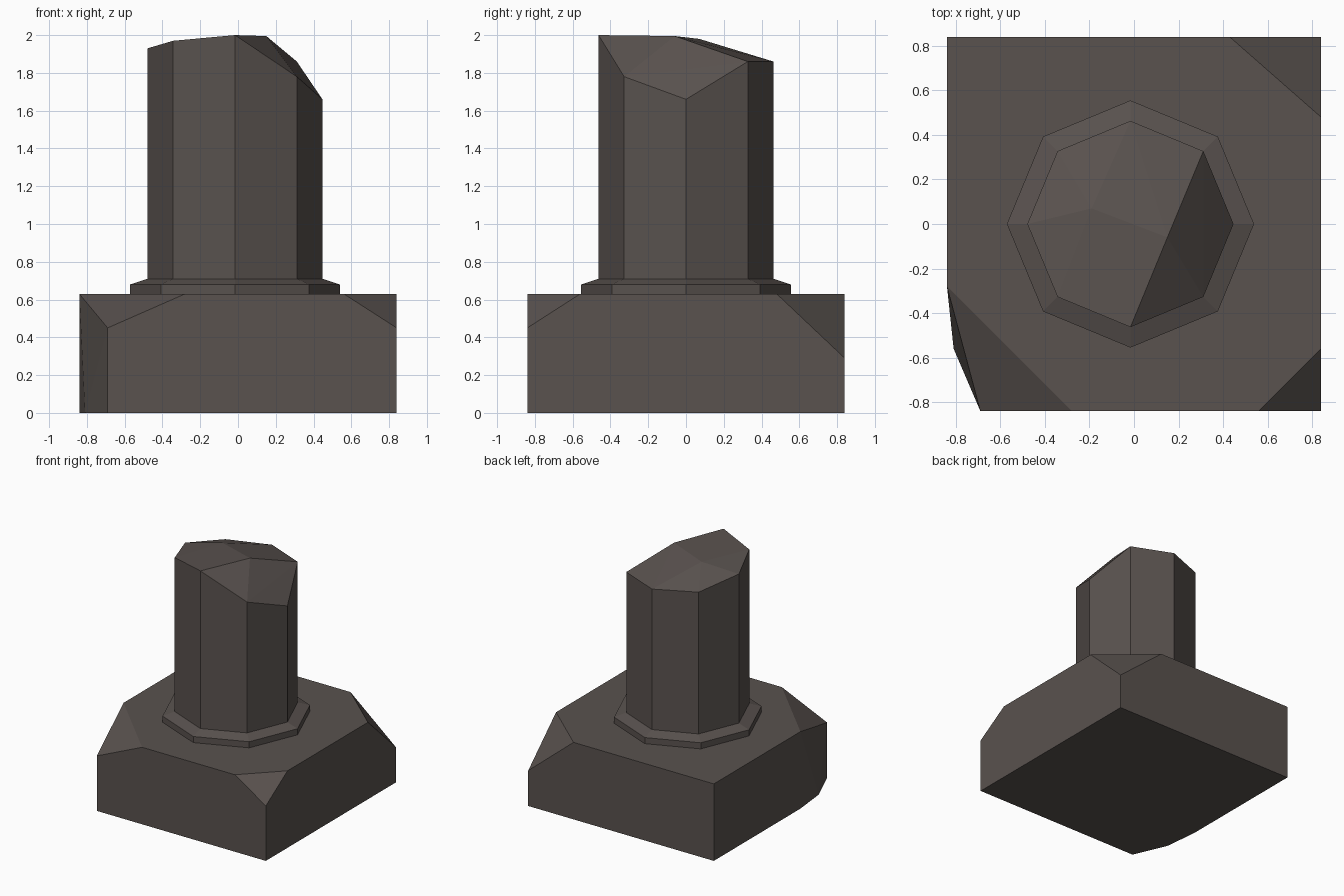
import bpy, bmesh, math

if "Cube" in bpy.data.objects:
    bpy.data.objects.remove(bpy.data.objects["Cube"])

stone = bpy.data.materials.new("dark brown stone")
stone.diffuse_color = (0.10, 0.084, 0.077, 1)
stone.use_nodes = True
stone.node_tree.nodes["Principled BSDF"].inputs["Base Color"].default_value = stone.diffuse_color


def hull(name, points):
    """Flat-faced convex block around the given corner points."""
    bm = bmesh.new()
    for p in points:
        bm.verts.new(p)
    res = bmesh.ops.convex_hull(bm, input=bm.verts[:])
    junk = [g for g in res["geom_interior"] if isinstance(g, bmesh.types.BMVert)]
    if junk:
        bmesh.ops.delete(bm, geom=junk, context='VERTS')
    bmesh.ops.dissolve_limit(bm, angle_limit=math.radians(1),
                             verts=bm.verts[:], edges=bm.edges[:])
    bmesh.ops.recalc_face_normals(bm, faces=bm.faces[:])
    me = bpy.data.meshes.new(name)
    bm.to_mesh(me)
    bm.free()
    me.materials.append(stone)
    ob = bpy.data.objects.new(name, me)
    bpy.context.collection.objects.link(ob)
    return ob


def ring(r, heights):
    """Octagon around the column axis, one height per corner."""
    return [(-0.016 + r * math.cos(i * math.pi / 4), r * math.sin(i * math.pi / 4), z)
            for i, z in enumerate(heights)]


# Square plinth with three broken corners
S, H = 0.84, 0.63
plinth = [(-S, S, 0), (-S, S, H)]                                     # intact corner
plinth += [(S, -S, 0), (S, -S, 0.45), (0.56, -S, H), (S, -0.56, H)]   # front right chip
plinth += [(S, S, 0), (S, S, 0.29), (0.43, S, H), (S, 0.48, H)]       # back right chip
plinth += [(-S, -0.28, 0), (-0.81, -0.56, 0), (-0.69, -S, 0),         # front left chip
           (-0.69, -S, 0.45), (-0.28, -S, H), (-S, -0.28, H)]
hull("plinth", plinth)

# Octagonal collar with a sloped upper edge
hull("collar", ring(0.555, [0.62] * 8) + ring(0.555, [0.68] * 8) + ring(0.463, [0.71] * 8))

# Octagonal column with a broken top
top = [1.66, 1.86, 1.86, 1.87, 1.93, 1.97, 2.0, 1.78]
hull("broken_column", ring(0.463, [0.70] * 8) + ring(0.463, top)
     + [(0.15, -0.06, 1.995), (-0.19, 0.07, 1.98)])
